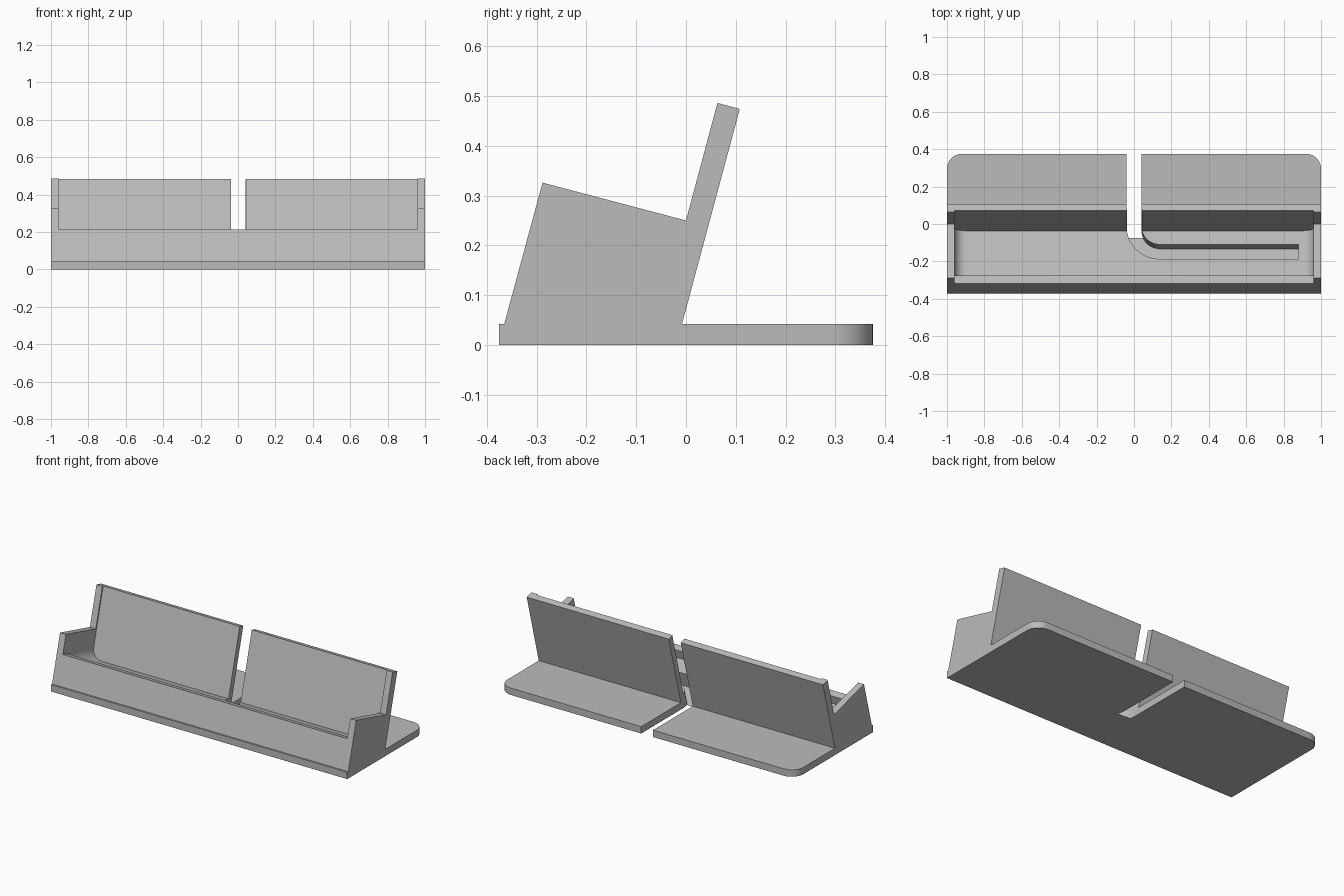
import bpy, bmesh
from math import sin, cos, pi, radians
from mathutils import Vector

cube = bpy.data.objects.get("Cube")
if cube:
    bpy.data.objects.remove(cube, do_unlink=True)

grey = bpy.data.materials.new("plain grey")
grey.use_nodes = True
colour = (0.5, 0.5, 0.5, 1)
grey.diffuse_color = colour
grey.node_tree.nodes["Principled BSDF"].inputs["Base Color"].default_value = colour

# Leaning frame: u runs back, v runs up along the back rest
TILT = radians(15)
BACK = Vector((0, cos(TILT), -sin(TILT)))
UP = Vector((0, sin(TILT), cos(TILT)))
ORIGIN = Vector((0, -0.008, 0.042))


def leaning(x, u, v):
    return ORIGIN + Vector((x, 0, 0)) + u * BACK + v * UP


def arc(cx, cy, r, start, end, steps=12):
    angles = [radians(start + (end - start) * i / steps) for i in range(steps + 1)]
    return [(cx + r * cos(a), cy + r * sin(a)) for a in angles]


def prism(name, outline, place, low, high):
    """Extrude a flat outline from low to high; place maps (p, q, h) to space."""
    bm = bmesh.new()
    rings = [[bm.verts.new(place(p, q, h)) for p, q in outline] for h in (low, high)]
    bm.faces.new(rings[0])
    bm.faces.new(rings[1])
    n = len(outline)
    for i in range(n):
        j = (i + 1) % n
        bm.faces.new((rings[0][i], rings[0][j], rings[1][j], rings[1][i]))
    bmesh.ops.recalc_face_normals(bm, faces=bm.faces)
    mesh = bpy.data.meshes.new(name)
    bm.to_mesh(mesh)
    bm.free()
    mesh.materials.append(grey)
    ob = bpy.data.objects.new(name, mesh)
    bpy.context.collection.objects.link(ob)
    return ob


def combine(target, other, operation):
    bpy.context.view_layer.objects.active = target
    mod = target.modifiers.new("combine", 'BOOLEAN')
    mod.operation = operation
    mod.solver = 'EXACT'
    mod.object = other
    bpy.ops.object.modifier_apply(modifier=mod.name)
    bpy.data.objects.remove(other, do_unlink=True)


# Base plate with rounded back corners
R = 0.08
plate = [(-1, -0.375), (1, -0.375)]
plate += arc(1 - R, 0.375 - R, R, 0, 90) + arc(-1 + R, 0.375 - R, R, 90, 180)
stand = prism("stand", plate, lambda x, y, z: Vector((x, y, z)), 0, 0.042)

# Solid body: leaning tray block and back rest in one side profile
side = [(-0.371, 0.02), (-0.288, 0.326), (0, 0.25),
        (0.063, 0.486), (0.108, 0.474), (-0.014, 0.02)]
body = prism("body", side, lambda y, z, x: Vector((x, y, z)), -1, 1)
combine(stand, body, 'UNION')

# Tray pocket with rounded lower ends, slightly recessed into the back rest
W, FLOOR, F = 0.96, 0.032, 0.062
tray = [(W, 0.7), (-W, 0.7)]
tray += arc(-W + F, FLOOR + F, F, 180, 270) + arc(W - F, FLOOR + F, F, 270, 360)
pocket = prism("pocket_cutter", tray, lambda x, v, u: leaning(x, u, v), -0.3, -0.038)
combine(stand, pocket, 'DIFFERENCE')

# Front opening above the low lip
opening = [(-W, 0.0865), (W, 0.0865), (W, 0.5), (-W, 0.5)]
cutter = prism("lip_cutter", opening, lambda x, v, u: leaning(x, u, v), -0.5, -0.2)
combine(stand, cutter, 'DIFFERENCE')

# Cable channel: straight from the back, then bending along the tray floor
G, INNER, BEND = 0.04, 0.1, -0.014
cx = G + INNER
channel = [(G, 0.7), (-G, 0.7)]
channel += arc(cx, BEND, INNER + 2 * G, 180, 270, 20)
channel += [(0.88, BEND - INNER - 2 * G), (0.88, BEND - INNER)]
channel += arc(cx, BEND, INNER, 270, 180, 20)
cutter = prism("channel_cutter", channel, leaning, -0.058, 0.8)
combine(stand, cutter, 'DIFFERENCE')

# Smooth the rounded corners, keep the edges sharp
bpy.ops.object.select_all(action='DESELECT')
stand.select_set(True)
bpy.context.view_layer.objects.active = stand
bpy.ops.object.shade_smooth_by_angle(angle=radians(30))
